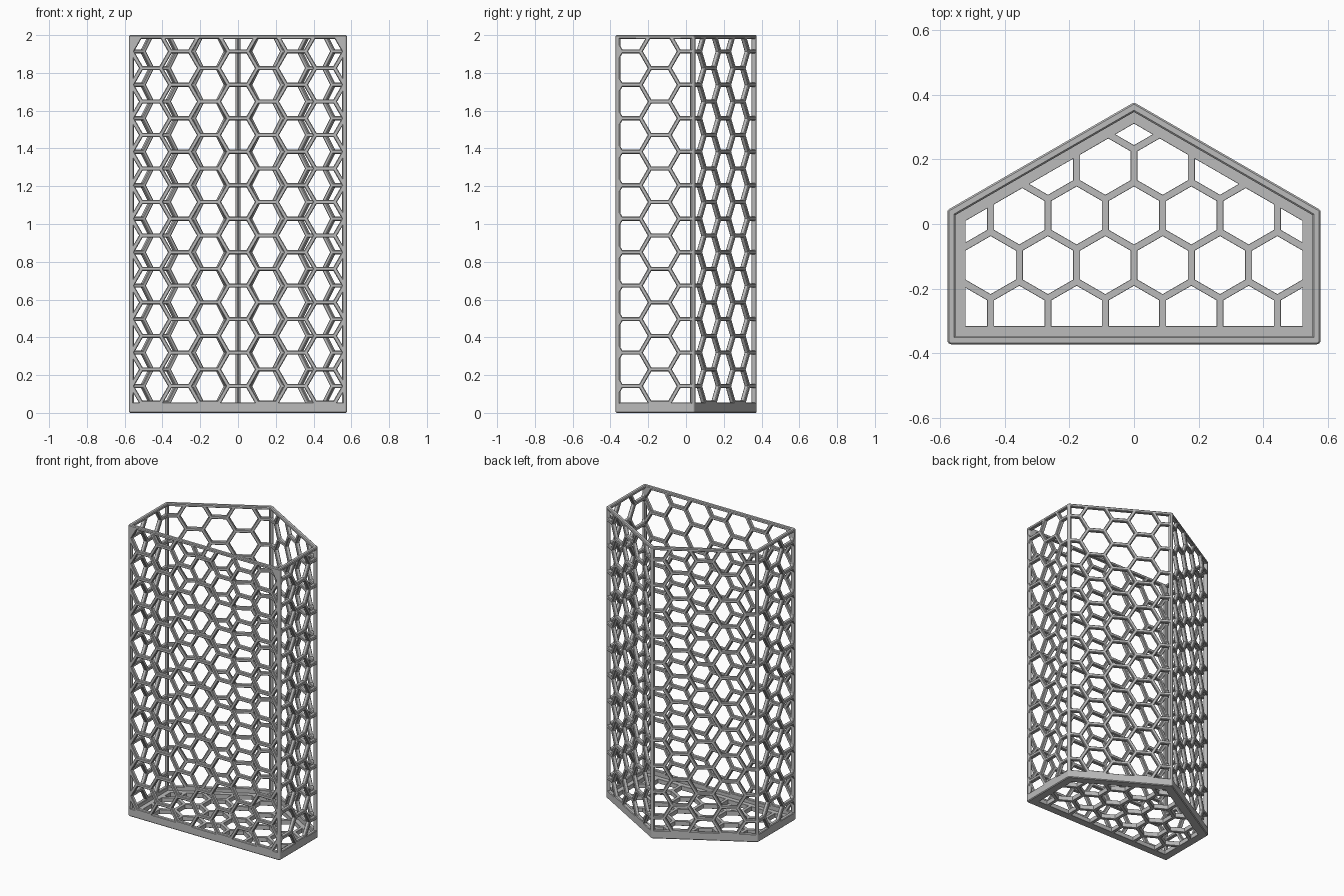
import bpy
import bmesh
import math
from mathutils import Matrix, Vector
from mathutils.geometry import delaunay_2d_cdt

if "Cube" in bpy.data.objects:
    bpy.data.objects.remove(bpy.data.objects["Cube"], do_unlink=True)

HEIGHT = 2.0
THICK = 0.026            # wall thickness
CHAMFER = 0.005          # chamfer of the wall rims
PITCH = 0.1772           # distance between neighbouring cells
COLUMN = PITCH * math.sqrt(3) / 2
BAR = 0.022              # width of the bars between cells
CELL_R = (PITCH - BAR) / math.sqrt(3)
CELL_Z = 0.142           # centre of the lowest full cell

grey = bpy.data.materials.new("grey")
grey.use_nodes = True
grey.diffuse_color = (0.5, 0.5, 0.5, 1)
grey.node_tree.nodes["Principled BSDF"].inputs["Base Color"].default_value = (0.5, 0.5, 0.5, 1)


def cross(a, b):
    return a.x * b.y - a.y * b.x


def offset(poly, d):
    """Grow (d > 0) or shrink a counter-clockwise convex polygon."""
    out = []
    for i, p in enumerate(poly):
        e1 = (p - poly[i - 1]).normalized()
        e2 = (poly[(i + 1) % len(poly)] - p).normalized()
        n1, n2 = Vector((e1.y, -e1.x)), Vector((e2.y, -e2.x))
        mid = (n1 + n2).normalized()
        out.append(p + mid * d * min(1.5, 1 / max(mid.dot(n1), 0.1)))
    return out


def clip(poly, frame):
    """Cut a polygon down to the inside of a convex frame."""
    for i, a in enumerate(frame):
        edge = frame[(i + 1) % len(frame)] - a
        out = []
        for j, q in enumerate(poly):
            p = poly[j - 1]
            sp, sq = cross(edge, p - a), cross(edge, q - a)
            if (sp > 0) != (sq > 0):
                out.append(p.lerp(q, sp / (sp - sq)))
            if sq > 0:
                out.append(q)
        poly = out
    return [p for i, p in enumerate(poly) if (p - poly[i - 1]).length > 0.003]


def cells(frame, u0, v0, swap=False):
    """Honeycomb openings trimmed to the frame."""
    result = []
    for i in range(-6, 7):
        for k in range(-8, 14):
            c = Vector((u0 + i * COLUMN, v0 + (k + (i % 2) / 2) * PITCH))
            hexagon = [c + CELL_R * Vector((math.cos(n * math.pi / 3), math.sin(n * math.pi / 3)))
                       for n in range(6)]
            if swap:
                hexagon = [p.yx for p in reversed(hexagon)]
            piece = clip(hexagon, frame)
            if len(piece) > 2:
                area = sum(cross(piece[n - 1], p) for n, p in enumerate(piece)) / 2
                if area > 0.0004:
                    result.append(piece)
    return result


def slab(name, outline, holes, thick, chamfer, hole_chamfer, matrix):
    """Flat plate with openings, all of its rims chamfered on both faces."""
    bm = bmesh.new()
    flat, edges, owner, bottom, top = [], [], [], [], []
    h = thick / 2
    for n, poly in enumerate([outline] + holes):
        c = hole_chamfer if n else chamfer
        wide = offset(poly, c if n else -c)
        rings = [[bm.verts.new((p.x, p.y, z)) for p in ring]
                 for ring, z in ((wide, -h), (poly, c - h), (poly, h - c), (wide, h))]
        count, start = len(poly), len(flat)
        for low, high in zip(rings, rings[1:]):
            for i in range(count):
                j = (i + 1) % count
                bm.faces.new((low[i], low[j], high[j], high[i]))
        flat += wide
        edges += [(start + i, start + (i + 1) % count) for i in range(count)]
        owner += [n] * count
        bottom += rings[0]
        top += rings[-1]
    # Fill both faces, leaving out the triangles that span an opening
    result = delaunay_2d_cdt(flat, edges, [], 0, 1e-6)
    tris, source = result[2], result[3]
    for tri in tris:
        ids = [source[v][0] for v in tri]
        loops = {owner[i] for i in ids}
        if len(loops) > 1 or 0 in loops:
            bm.faces.new([top[i] for i in ids])
            bm.faces.new([bottom[i] for i in reversed(ids)])
    bmesh.ops.recalc_face_normals(bm, faces=bm.faces)
    bm.transform(matrix)
    mesh = bpy.data.meshes.new(name)
    bm.to_mesh(mesh)
    bm.free()
    mesh.materials.append(grey)
    obj = bpy.data.objects.new(name, mesh)
    bpy.context.collection.objects.link(obj)
    return obj


def rectangle(u, low, high):
    return [Vector(p) for p in ((-u, low), (u, low), (u, high), (-u, high))]


# Five-sided footprint and the middle line of its walls
footprint = [Vector(p) for p in
             ((-0.577, -0.372), (0.577, -0.372), (0.577, 0.043), (0, 0.376), (-0.577, 0.043))]
middle = offset(footprint, -THICK / 2)

# Walls: name, sideways shift of the pattern, vertical shift in cells
walls = [("front_wall", 0, 0.5), ("left_wall", 0.023, 0), ("back_left_wall", 0, 0.5),
         ("back_right_wall", 0, 0.5), ("right_wall", -0.023, 0)]
for i, (name, shift, phase) in enumerate(walls):
    a, b = middle[i], middle[(i + 1) % 5]
    along = (b - a).normalized()
    centre = (a + b) / 2
    half = (b - a).length / 2
    matrix = Matrix(((along.x, 0, along.y, centre.x),
                     (along.y, 0, -along.x, centre.y),
                     (0, 1, 0, 0),
                     (0, 0, 0, 1)))
    # The ends run into the posts so that their chamfers are hidden
    frame = rectangle(half - 0.009, 0.055, HEIGHT - 0.02)
    slab(name, rectangle(half + CHAMFER, 0, HEIGHT),
         cells(frame, shift, CELL_Z + phase * PITCH), THICK, CHAMFER, 0.004, matrix)

# Rounded posts where the walls meet
circle = [THICK / 2 * Vector((math.cos(n * math.pi / 8), math.sin(n * math.pi / 8)))
          for n in range(16)]
for i, p in enumerate(middle):
    post = slab(f"corner_post_{i + 1}", circle, [], HEIGHT, CHAMFER, 0,
                Matrix.Translation((p.x, p.y, HEIGHT / 2)))
    bpy.ops.object.select_all(action='DESELECT')
    post.select_set(True)
    bpy.context.view_layer.objects.active = post
    bpy.ops.object.shade_smooth_by_angle(angle=math.radians(30))

# Honeycomb floor
slab("floor", middle, cells(offset(footprint, -0.057), -0.127, PITCH / 2, swap=True),
     0.03, 0.003, 0.001, Matrix.Translation((0, 0, 0.015)))
